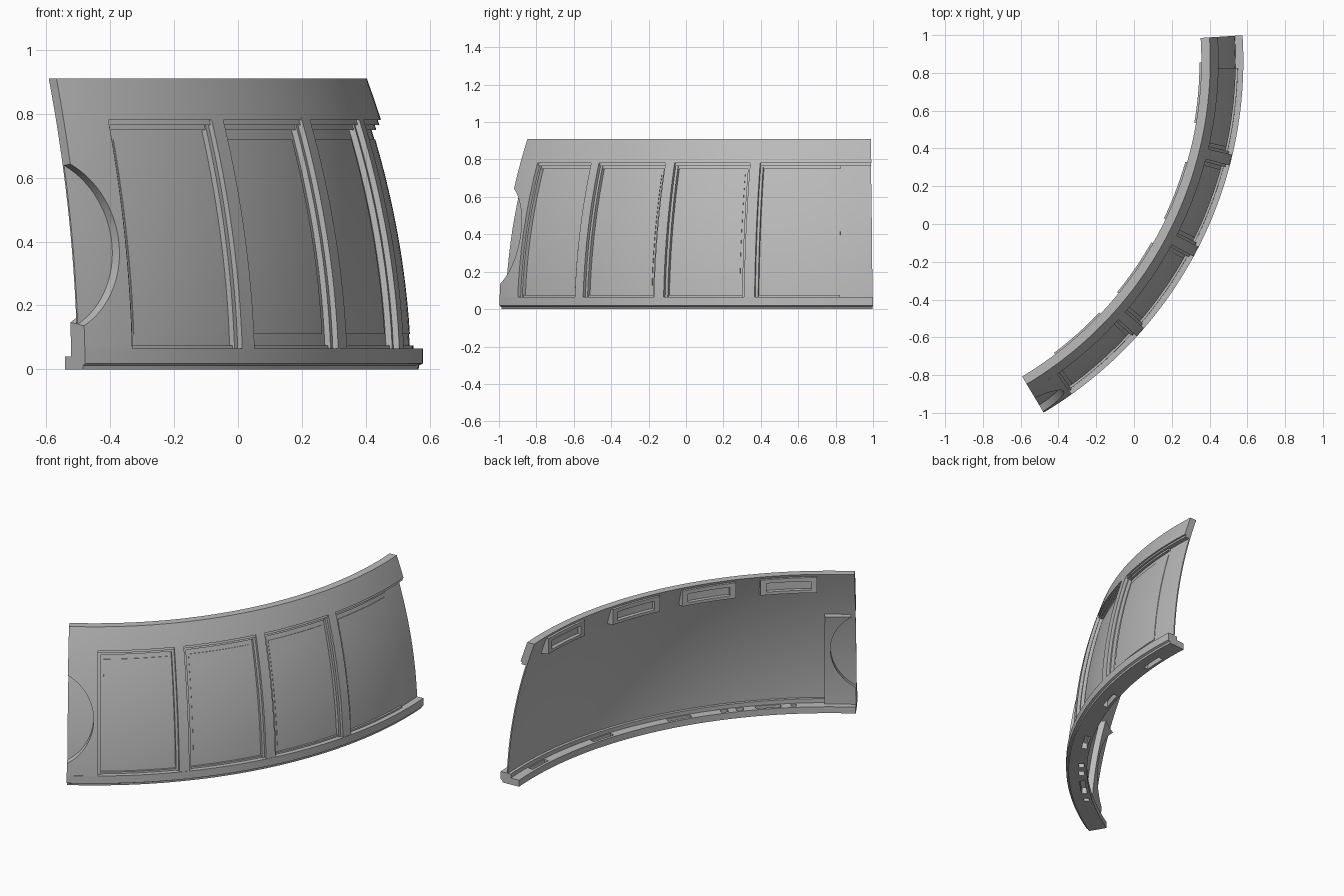
import bpy, bmesh, math
from mathutils import Matrix, Vector

if "Cube" in bpy.data.objects:
    bpy.data.objects.remove(bpy.data.objects["Cube"])

CX, CY = -1.588, 0.863          # centre of the plan arc
START, END = -59.2, 3.6         # arc limits in degrees
TOP = 0.91
PITCH, PANEL = 13.75, 12.2      # panel spacing and width in degrees
FACE = 0.039                    # frame face above the recessed panel

grey = bpy.data.materials.new("stone grey")
grey.use_nodes = True
COLOUR = (0.5, 0.5, 0.5, 1)
grey.diffuse_color = COLOUR
grey.node_tree.nodes["Principled BSDF"].inputs["Base Color"].default_value = COLOUR


def lean(z):
    """Radius of the recessed wall surface at height z."""
    return 2.128 - 0.02 * z - 0.19 * z * z


def polar(r, deg, z):
    a = math.radians(deg)
    return Vector((CX + r * math.cos(a), CY + r * math.sin(a), z))


def sweep(name, section, a0, a1):
    """Sweep a closed (radius, height) section along the arc."""
    bm = bmesh.new()
    steps = max(1, round((a1 - a0) / 1.2))
    rings = [[bm.verts.new(polar(r, a0 + (a1 - a0) * i / steps, z)) for r, z in section]
             for i in range(steps + 1)]
    n = len(section)
    for p, q in zip(rings, rings[1:]):
        for k in range(n):
            m = (k + 1) % n
            bm.faces.new((p[k], p[m], q[m], q[k]))
    bm.faces.new(rings[0])
    bm.faces.new(rings[-1])
    bmesh.ops.recalc_face_normals(bm, faces=bm.faces)
    return finish(name, bm)


def finish(name, bm):
    mesh = bpy.data.meshes.new(name)
    bm.to_mesh(mesh)
    bm.free()
    mesh.materials.append(grey)
    obj = bpy.data.objects.new(name, mesh)
    bpy.context.collection.objects.link(obj)
    return obj


def leaning(name, a0, a1, z0, z1, inner, outer):
    """Curved slab following the lean, between two offsets from it."""
    n = max(1, round((z1 - z0) / 0.05))
    zs = [z0 + (z1 - z0) * i / n for i in range(n + 1)]
    section = [(lean(z) + outer, z) for z in zs] + [(lean(z) + inner, z) for z in reversed(zs)]
    return sweep(name, section, a0, a1)


def cut(obj, cutter):
    mod = obj.modifiers.new("cut", "BOOLEAN")
    mod.operation, mod.solver, mod.object = "DIFFERENCE", "EXACT", cutter
    bpy.context.view_layer.objects.active = obj
    bpy.ops.object.modifier_apply(modifier=mod.name)


def box_section(r0, r1, z0, z1):
    return [(r0, z0), (r1, z0), (r1, z1), (r0, z1)]


# Thin leaning wall with top rail
leaning("wall", START, END, 0.03, TOP, -0.008, 0)
leaning("top_rail", START, END, 0.78, TOP, -0.004, FACE)
leaning("top_rail_lip", START, END, 0.765, 0.785, -0.004, FACE - 0.010)

# Base rail with inner foot and slots
base = sweep("base_rail", [(2.045, 0), (2.153, 0), (2.155, 0.012), (2.167, 0.018),
                           (2.167, 0.065), (2.1, 0.065), (2.1, 0.04), (2.045, 0.04)], START, END)
slots = [(-3, 4), (-17, 4), (-31, 4), (-45.5, 4), (-38.5, 1.2), (-41, 1.2), (-49.5, 0.8)]
for mid, width in slots:
    cutter = sweep("slot_cutter", box_section(2.062, 2.093, -0.1, 0.2),
                   mid - width / 2, mid + width / 2)
    cut(base, cutter)
    bpy.data.objects.remove(cutter)

# End post and the inner end block, both cut by a round recess
first = -54.5
post = leaning("end_post", START, first, 0.06, 0.79, -0.004, FACE)
block = leaning("inner_end_block", START, -54.3, 0.03, 0.62, -0.045, -0.004)
axis = Vector((math.cos(math.radians(-63)), math.sin(math.radians(-63)), 0))
bm = bmesh.new()
turn = axis.to_track_quat("Z", "Y").to_matrix().to_4x4()
bmesh.ops.create_cone(bm, cap_ends=True, segments=96, radius1=0.25, radius2=0.32, depth=0.5,
                      matrix=Matrix.Translation(polar(2.08, -63, 0.395)) @ turn)
round_cutter = finish("round_cutter", bm)
for part in (post, block):
    cut(part, round_cutter)
bpy.data.objects.remove(round_cutter)

# Panels: ribs, stepped edges and raised fields
for i in range(4):
    a0 = first + i * PITCH
    a1 = min(a0 + PANEL, END)
    last = i == 3
    leaning("panel_step_left", a0 - 0.1, a0 + 0.4, 0.06, 0.77, -0.004, 0.02)
    leaning("panel_step_top", a0, a1, 0.75, 0.77, -0.004, 0.015)
    leaning("panel_step_bottom", a0, a1, 0.06, 0.075, -0.004, 0.012)
    if not last:
        leaning("rib", a1, a0 + PITCH, 0.06, 0.79, -0.004, FACE)
        leaning("panel_step_right", a1 - 0.4, a1 + 0.1, 0.06, 0.77, -0.004, 0.02)
    leaning("panel_field", a0 + 0.9, a1 if last else a1 - 0.9, 0.11, 0.72, -0.004, 0.003)

# Slotted brackets along the inner top edge
for i in range(4):
    a0 = -53 + i * PITCH + (2 if i == 3 else 0)
    a1 = a0 + 9.5
    back = lean(0.86)
    section = [(1.935, 0.80), (lean(0.79), 0.79), (lean(0.895), 0.895), (1.935, 0.895)]
    bracket = sweep("bracket", section, a0, a1)
    cutter = sweep("bracket_cutter", box_section(1.85, back - 0.012, 0.818, 0.872),
                   a0 + 1, a1 - 1)
    cut(bracket, cutter)
    bpy.data.objects.remove(cutter)

# Smooth curved faces, sharp edges
for obj in bpy.context.collection.objects:
    obj.select_set(obj.type == "MESH" and grey.name in obj.data.materials)
bpy.ops.object.shade_smooth_by_angle(angle=math.radians(25))
